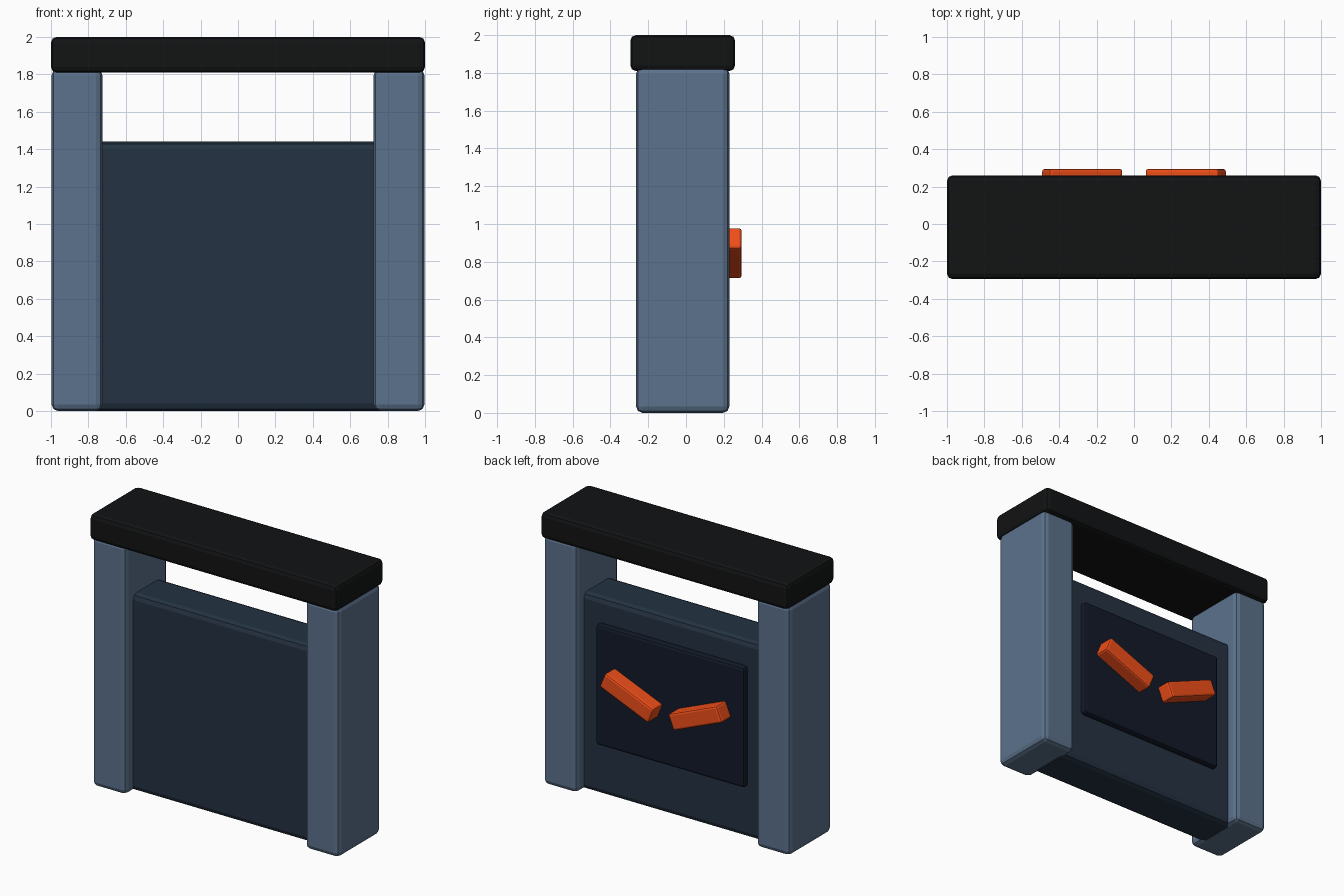
import bpy
import math
from mathutils import Vector

if "Cube" in bpy.data.objects:
    bpy.data.objects.remove(bpy.data.objects["Cube"])


def linear(c):
    c /= 255
    return c / 12.92 if c <= 0.04045 else ((c + 0.055) / 1.055) ** 2.4


def material(name, r, g, b):
    mat = bpy.data.materials.new(name)
    mat.diffuse_color = (linear(r), linear(g), linear(b), 1)
    mat.use_nodes = True
    mat.node_tree.nodes["Principled BSDF"].inputs["Base Color"].default_value = mat.diffuse_color
    return mat


def block(name, lo, hi, bevel, mat, tilt=0):
    """Bevelled box between two corners, optionally tilted about y."""
    lo, hi = Vector(lo), Vector(hi)
    bpy.ops.mesh.primitive_cube_add(size=1, location=(lo + hi) / 2)
    ob = bpy.context.object
    ob.name = name
    ob.scale = hi - lo
    bpy.ops.object.transform_apply(location=False, rotation=False, scale=True)
    ob.rotation_euler.y = tilt
    mod = ob.modifiers.new("Bevel", 'BEVEL')
    mod.width = bevel
    mod.segments = 2
    ob.data.materials.append(mat)
    return ob


black = material("black", 18, 19, 20)
slate = material("slate", 92, 114, 140)
navy = material("navy", 36, 50, 66)
dark = material("dark_navy", 18, 25, 40)
orange = material("orange", 240, 78, 25)

# Top beam and main panel
block("top_beam", (-1, -0.295, 1.81), (1, 0.26, 2), 0.03, black)
block("main_panel", (-0.8, -0.175, 0), (0.8, 0.145, 1.44), 0.04, navy)

# Raised plate on the back
block("back_plate", (-0.6, 0.1, 0.38), (0.6, 0.19, 1.26), 0.02, dark)

# Mirrored posts and slanted bars
for side, s in (("left", -1), ("right", 1)):
    xs = sorted((s * 0.725, s * 0.997))
    block(side + "_post", (xs[0], -0.265, 0), (xs[1], 0.23, 1.83), 0.035, slate)
    cx, cz = s * 0.277, 0.845
    block(side + "_slanted_bar", (cx - 0.213, 0.17, cz - 0.06),
          (cx + 0.213, 0.295, cz + 0.06), 0.015, orange,
          tilt=-s * math.radians(22.5))
